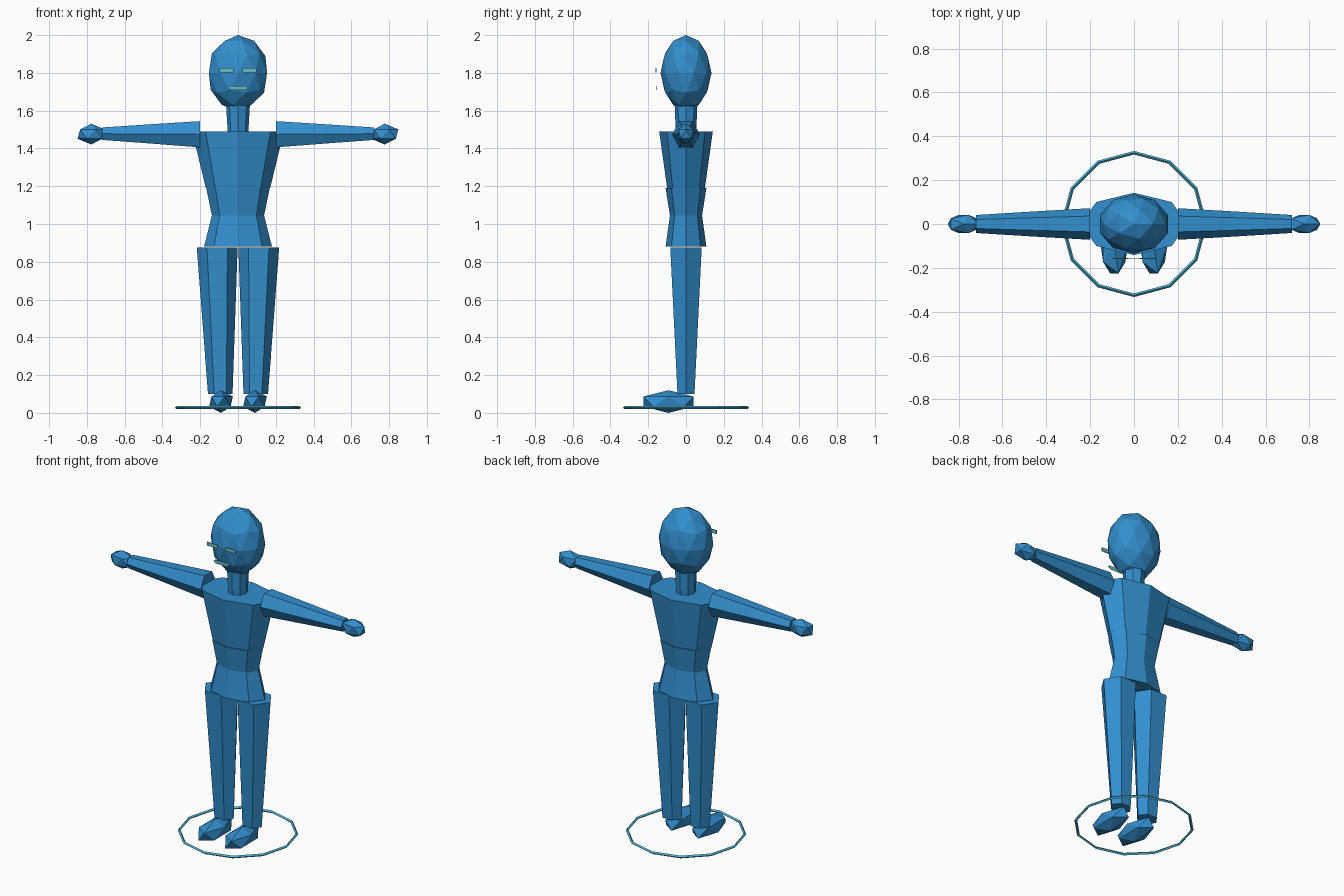
import bpy
import bmesh
import math
from mathutils import Vector

if "Cube" in bpy.data.objects:
    bpy.data.objects.remove(bpy.data.objects["Cube"])


def material(name, rgb):
    m = bpy.data.materials.new(name)
    m.diffuse_color = (*rgb, 1.0)
    m.use_nodes = True
    m.node_tree.nodes["Principled BSDF"].inputs["Base Color"].default_value = m.diffuse_color
    return m


BLUE = material("body blue", (0.032, 0.275, 0.62))
CYAN = material("ring cyan", (0.08, 0.47, 0.68))
TEAL = material("face teal", (0.14, 0.50, 0.56))


def finish(name, bm, mat):
    bmesh.ops.recalc_face_normals(bm, faces=bm.faces[:])
    mesh = bpy.data.meshes.new(name)
    bm.to_mesh(mesh)
    bm.free()
    mesh.materials.append(mat)
    obj = bpy.data.objects.new(name, mesh)
    bpy.context.collection.objects.link(obj)
    return obj


def loft(name, rings, sides, axis="z", mat=BLUE):
    """Capped faceted tube; each ring is (centre, radius_a, radius_b)."""
    a, b = {"z": (Vector((1, 0, 0)), Vector((0, 1, 0))),
            "x": (Vector((0, 1, 0)), Vector((0, 0, 1)))}[axis]
    bm = bmesh.new()
    loops = []
    for centre, ra, rb in rings:
        loop = []
        for i in range(sides):
            t = math.tau * i / sides
            loop.append(bm.verts.new(
                Vector(centre) + a * ra * math.cos(t) + b * rb * math.sin(t)))
        loops.append(loop)
    for lo, hi in zip(loops, loops[1:]):
        for i in range(sides):
            j = (i + 1) % sides
            bm.faces.new((lo[i], lo[j], hi[j], hi[i]))
    bm.faces.new(loops[0])
    bm.faces.new(loops[-1])
    return finish(name, bm, mat)


def gem(name, centre, radii, detail):
    """Faceted ball with separate radii."""
    bm = bmesh.new()
    bmesh.ops.create_icosphere(bm, subdivisions=detail, radius=1.0)
    for v in bm.verts:
        v.co = Vector([c + r * k for c, r, k in zip(centre, radii, v.co)])
    return finish(name, bm, BLUE)


def plate(name, outline, y, thick):
    """Thin vertical plate from an x, z outline."""
    bm = bmesh.new()
    front = [bm.verts.new((x, y - thick / 2, z)) for x, z in outline]
    back = [bm.verts.new((x, y + thick / 2, z)) for x, z in outline]
    n = len(outline)
    bm.faces.new(front)
    bm.faces.new(back[::-1])
    for i in range(n):
        j = (i + 1) % n
        bm.faces.new((front[i], front[j], back[j], back[i]))
    return finish(name, bm, TEAL)


# Head, neck and trunk
gem("head", (0, 0, 1.80), (0.162, 0.135, 0.20), 2)
loft("neck", [((0, 0, 1.46), 0.053, 0.053), ((0, 0, 1.63), 0.063, 0.06)], 8)
loft("chest", [((0, 0, 1.19), 0.17, 0.10), ((0, 0, 1.49), 0.243, 0.142)], 8)
loft("waist_and_hips", [((0, 0, 0.88), 0.18, 0.108),
                        ((0, 0, 1.045), 0.138, 0.085),
                        ((0, 0, 1.19), 0.168, 0.108)], 8)

# Limbs on both sides
for side, s in (("left", -1), ("right", 1)):
    loft(side + "_arm", [((s * 0.20, 0, 1.475), 0.072, 0.080),
                         ((s * 0.46, 0, 1.477), 0.057, 0.059),
                         ((s * 0.72, 0, 1.478), 0.041, 0.038)], 6, "x")
    gem(side + "_hand", (s * 0.777, 0, 1.476), (0.081, 0.049, 0.055), 1)
    loft(side + "_leg", [((s * 0.094, 0, 0.10), 0.065, 0.052),
                         ((s * 0.110, 0, 0.875), 0.108, 0.096)], 6)
    gem(side + "_foot", (s * 0.09, -0.092, 0.06), (0.07, 0.156, 0.06), 1)

    # Eye plate
    x0, x1 = s * 0.025, s * 0.097
    plate(side + "_eye", [(x0, 1.803), (x1, 1.803), (x1, 1.825), (x0, 1.825)],
          -0.158, 0.005)

# Mouth plate
plate("mouth", [(-0.055, 1.722), (-0.038, 1.709), (0.038, 1.709),
                (0.055, 1.722), (0.042, 1.731), (-0.042, 1.731)], -0.158, 0.001)

# Twelve-sided floor ring
bpy.ops.mesh.primitive_torus_add(major_segments=12, minor_segments=4,
                                 major_radius=0.325, minor_radius=0.008,
                                 location=(0, 0, 0.028))
ring = bpy.context.object
ring.name = "floor_ring"
ring.data.materials.append(CYAN)
